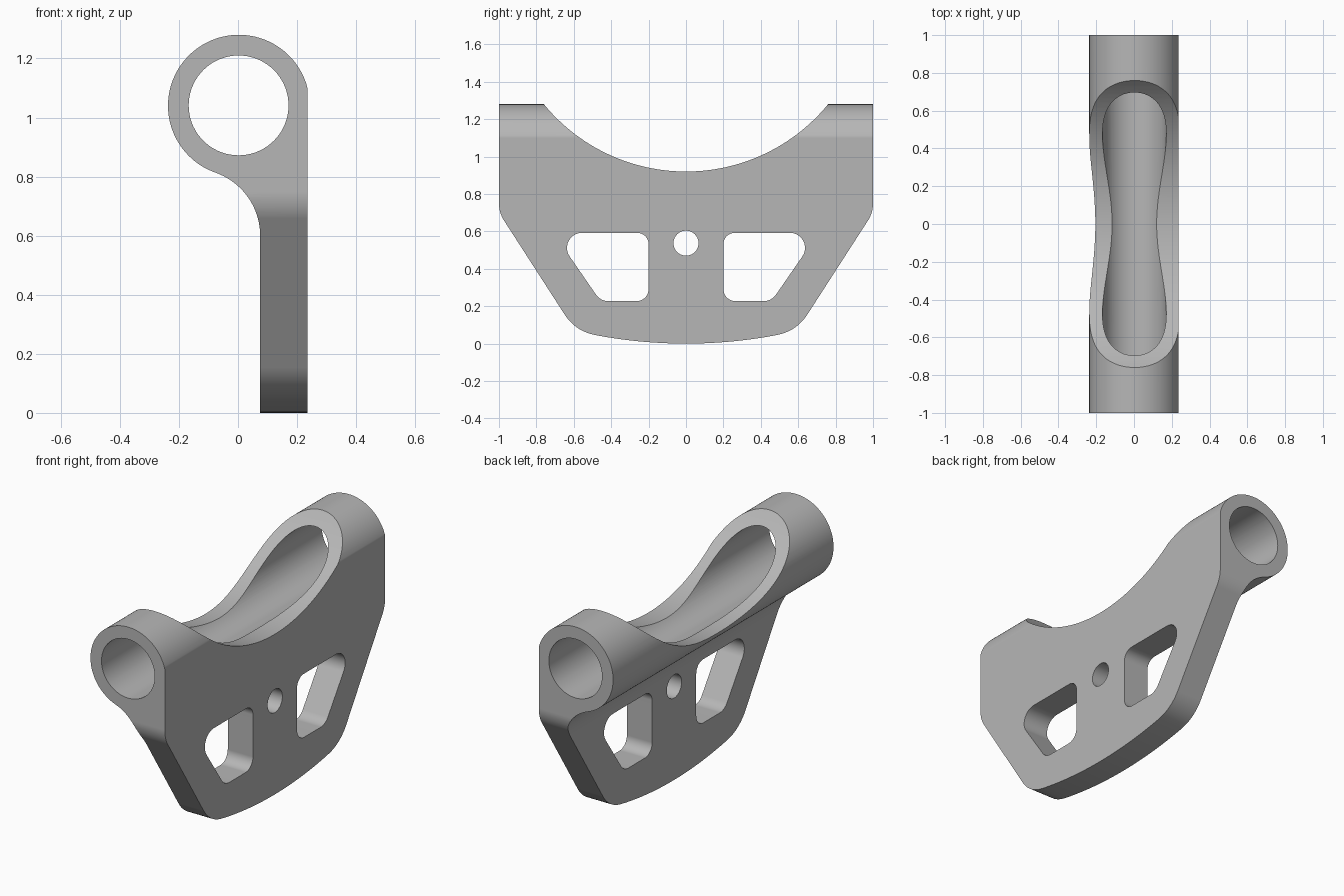
import bpy
import bmesh
from math import sin, cos, pi, sqrt, atan2, radians
from mathutils import Vector

cube = bpy.data.objects.get("Cube")
if cube:
    bpy.data.objects.remove(cube, do_unlink=True)

metal = bpy.data.materials.new("grey_metal")
metal.use_nodes = True
grey = (0.47, 0.47, 0.47, 1)
metal.diffuse_color = grey
metal.node_tree.nodes["Principled BSDF"].inputs["Base Color"].default_value = grey


def arc(cx, cy, r, a0, a1, n):
    """Points along an arc, angles in radians, both ends included."""
    return [(cx + r * cos(a0 + (a1 - a0) * i / n),
             cy + r * sin(a0 + (a1 - a0) * i / n)) for i in range(n + 1)]


def rounded(corners, n=10):
    """Closed polygon from (u, v, radius) corners with filleted corners."""
    out = []
    for i, (u, v, r) in enumerate(corners):
        p = Vector((u, v))
        if r == 0:
            out.append((u, v))
            continue
        a = (Vector(corners[i - 1][:2]) - p).normalized()
        b = (Vector(corners[(i + 1) % len(corners)][:2]) - p).normalized()
        half = a.angle(b) / 2
        c = p + (a + b).normalized() * (r / sin(half))
        s = p + a * (r * cos(half) / sin(half)) - c
        e = p + b * (r * cos(half) / sin(half)) - c
        a0 = atan2(s.y, s.x)
        turn = (atan2(e.y, e.x) - a0 + pi) % (2 * pi) - pi
        out += arc(c.x, c.y, r, a0, a0 + turn, n)
    return out


def prism(name, loop, axis, lo, hi):
    """Extrude a 2D loop along x (loop is y,z) or y (loop is x,z)."""
    bm = bmesh.new()
    place = (lambda p, t: (t, p[0], p[1])) if axis == "x" else (lambda p, t: (p[0], t, p[1]))
    face = bm.faces.new([bm.verts.new(place(p, lo)) for p in loop])
    new = bmesh.ops.extrude_face_region(bm, geom=[face])["geom"]
    shift = Vector((hi - lo, 0, 0)) if axis == "x" else Vector((0, hi - lo, 0))
    bmesh.ops.translate(bm, vec=shift, verts=[g for g in new if isinstance(g, bmesh.types.BMVert)])
    bmesh.ops.recalc_face_normals(bm, faces=bm.faces)
    mesh = bpy.data.meshes.new(name)
    bm.to_mesh(mesh)
    bm.free()
    mesh.materials.append(metal)
    obj = bpy.data.objects.new(name, mesh)
    bpy.context.collection.objects.link(obj)
    return obj


def carve(target, cutter, operation):
    cutter.hide_render = True
    mod = target.modifiers.new("carve", "BOOLEAN")
    mod.operation = operation
    mod.solver = "EXACT"
    mod.object = cutter
    bpy.context.view_layer.objects.active = target
    bpy.ops.object.modifier_apply(modifier=mod.name)
    bpy.data.objects.remove(cutter, do_unlink=True)


# Barrel with a hanging plate, blended by a concave fillet on the inner side
cx, cz, barrel_r = 0.003, 1.04, 0.24
plate_in, plate_out = 0.075, 0.235
fillet_r, fillet_z = 0.226, 0.6
fx = plate_in - fillet_r
meet = atan2(fillet_z - cz, fx - cx) + 2 * pi
flat = atan2(0.06, plate_out - cx)
profile = [(plate_out, -0.1), (plate_out, cz + 0.06)]
profile += arc(cx, cz, barrel_r, flat, meet, 72)[1:]
profile += arc(fx, fillet_z, fillet_r, meet - pi, 0, 20)[1:]
profile.append((plate_in, -0.1))
bracket = prism("bracket", profile, "y", -1.1, 1.1)

# Side silhouette: saddle on top, tapered flanks, gently bowed bottom
saddle_r, saddle_z, bow_r = 0.982, 1.902, 2.6
top = 1.4
a = atan2(top - saddle_z, sqrt(saddle_r ** 2 - (top - saddle_z) ** 2))
saddle = arc(0, saddle_z, saddle_r, -pi - a, a, 64)
bow = arc(0, bow_r, bow_r, -pi / 2 + 0.23, -pi / 2 - 0.23, 28)
corners = [(y, z, 0) for y, z in saddle]
corners += [(1, top, 0), (1, 0.70, 0.17)]
corners += [(y, z, 0.24 if i in (0, 28) else 0) for i, (y, z) in enumerate(bow)
            if i in (0, 28) or abs(y) < 0.48]
corners += [(-1, 0.70, 0.17), (-1, top, 0)]
carve(bracket, prism("silhouette", rounded(corners), "x", -0.5, 0.5), "INTERSECT")

# Bore through the barrel
carve(bracket, prism("bore", arc(0.002, 1.041, 0.169, 0, 2 * pi, 72)[:-1], "y", -1.2, 1.2),
      "DIFFERENCE")

# Mirrored windows and the central hole in the plate
window = [(0.2, 0.592, 0.06), (0.2, 0.227, 0.065), (0.457, 0.227, 0.08), (0.709, 0.592, 0.08)]
for side in (1, -1):
    loop = rounded([(side * y, z, r) for y, z, r in window])
    carve(bracket, prism("window", loop, "x", 0.0, 0.4), "DIFFERENCE")
carve(bracket, prism("hole", arc(0, 0.537, 0.067, 0, 2 * pi, 40)[:-1], "x", 0.0, 0.4),
      "DIFFERENCE")

# Smooth curved walls, crisp edges
bpy.ops.object.select_all(action="DESELECT")
bracket.select_set(True)
bpy.context.view_layer.objects.active = bracket
bpy.ops.object.shade_smooth_by_angle(angle=radians(25))
weighted = bracket.modifiers.new("even_shading", "WEIGHTED_NORMAL")
weighted.keep_sharp = True
